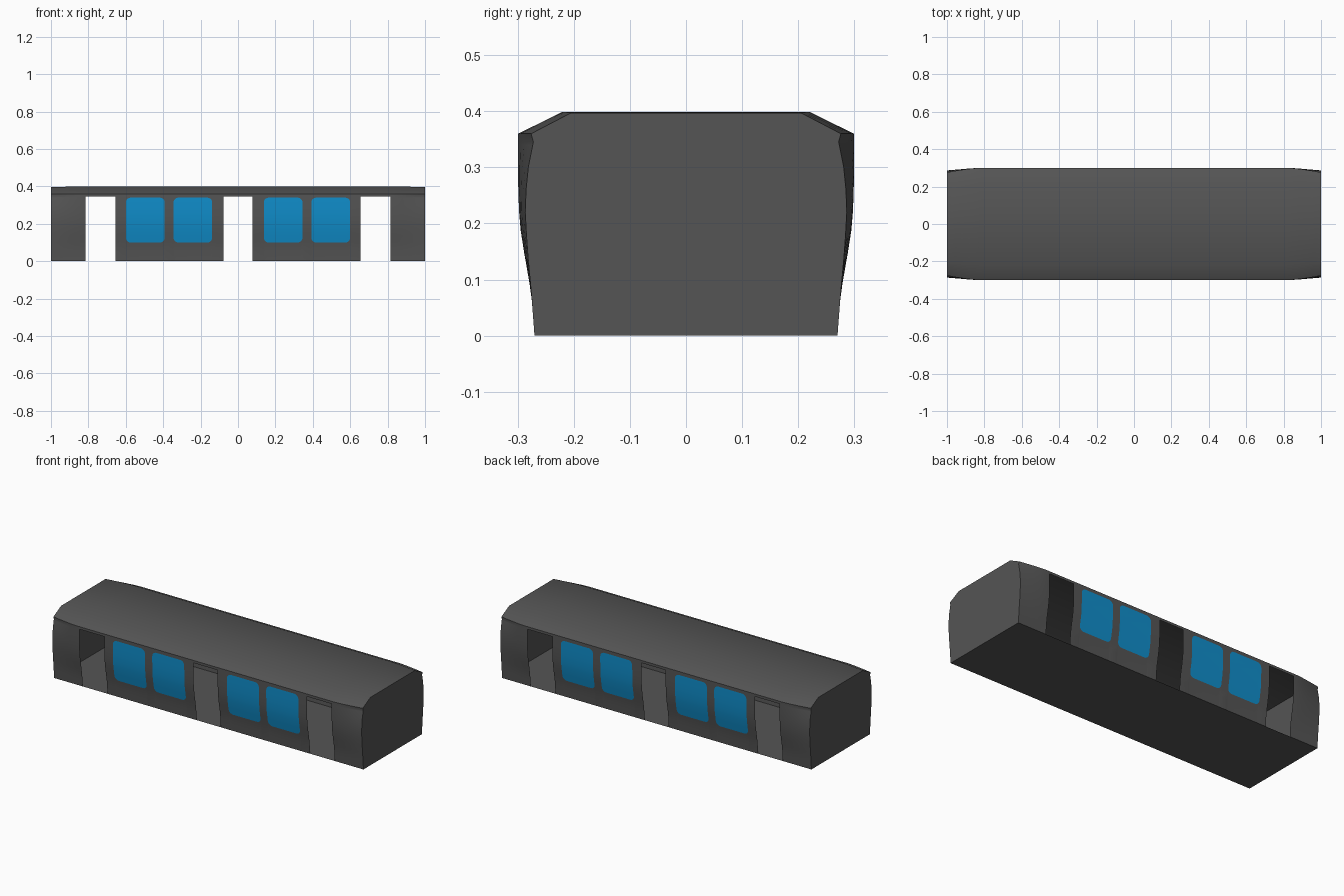
import bpy, math

if "Cube" in bpy.data.objects:
    bpy.data.objects.remove(bpy.data.objects["Cube"])

# wall half-width against height: middle of the car and its tapered ends
MAIN = [(0, .27), (.05, .273), (.09, .278), (.145, .288), (.19, .295), (.235, .2985), (.30, .2995), (.36, .299)]
END = [(0, .27), (.08, .276), (.145, .282), (.19, .285), (.23, .287), (.29, .283), (.345, .272), (.36, .276)]
DOORS = [(-.815, -.655), (-.078, .078), (.655, .815)]
WINDOWS = [(-.60, -.392), (-.345, -.138), (.138, .345), (.392, .60)]
LOW, HIGH, R = .10, .34, .026


def lookup(table, z):
    for (z0, y0), (z1, y1) in zip(table, table[1:]):
        if z <= z1:
            return y0 + (y1 - y0) * (z - z0) / (z1 - z0)
    return table[-1][1]


def taper(x):
    return max(0, (abs(x) - .84) / .16) ** 1.3


def half_width(x, z):
    t = taper(x)
    return lookup(MAIN, z) * (1 - t) + lookup(END, z) * t


def material(name, color):
    m = bpy.data.materials.new(name)
    m.diffuse_color = color
    m.use_nodes = True
    m.node_tree.nodes["Principled BSDF"].inputs["Base Color"].default_value = m.diffuse_color
    return m


def make(name, quads, mat):
    verts, index, faces = [], {}, []
    for q in quads:
        f = []
        for p in q:
            k = tuple(round(c, 5) for c in p)
            if k not in index:
                index[k] = len(verts)
                verts.append(k)
            f.append(index[k])
        faces.append(f)
    me = bpy.data.meshes.new(name)
    me.from_pydata(verts, [], faces)
    me.materials.append(mat)
    ob = bpy.data.objects.new(name, me)
    bpy.context.collection.objects.link(ob)
    bpy.ops.object.select_all(action='DESELECT')
    ob.select_set(True)
    bpy.context.view_layer.objects.active = ob
    bpy.ops.object.shade_smooth_by_angle(angle=math.radians(32))
    return ob


# stations along the car: (x, corner inset of the window outline)
stations = {x: 0 for x in (-1, -.96, -.92, -.88, -.84, .84, .88, .92, .96, 1)}
for a, b in DOORS:
    stations.update({a: 0, b: 0})
for a, b in WINDOWS:
    for i in range(6):
        ang = math.radians(18 * i)
        dx, inset = R * (1 - math.cos(ang)), R * (1 - math.sin(ang))
        stations[round(a + dx, 5)] = inset
        stations[round(b - dx, 5)] = inset
xs = sorted(stations)


def column(x):
    lo, hi = LOW + stations[x], HIGH - stations[x]
    zs = [0, lo * .5, lo * .8] + [lo + (hi - lo) * i / 6 for i in range(7)] + [.345, .36]
    return [(half_width(x, z), z) for z in zs]


def roof(x):
    t = taper(x)
    e, c, z = half_width(x, .36), .22 - .015 * t, .399 - .002 * t
    return [(-e, .36), (-c, z), (c, z), (e, .36)]


def inside(x, spans):
    return any(a < x < b for a, b in spans)


wall, glass, top, floor = [], [], [], []
for x0, x1 in zip(xs, xs[1:]):
    mid = (x0 + x1) / 2
    c0, c1 = column(x0), column(x1)
    # side walls with door openings and flush windows
    for r in range(len(c0) - 1):
        if inside(mid, DOORS) and r < 10:
            continue
        dest = glass if inside(mid, WINDOWS) and 3 <= r < 9 else wall
        ring = [(x0, *c0[r]), (x1, *c1[r]), (x1, *c1[r + 1]), (x0, *c0[r + 1])]
        dest.append([(x, -y, z) for x, y, z in ring])
        dest.append(ring[::-1])
    # roof with sloped edges
    r0, r1 = roof(x0), roof(x1)
    for i in range(3):
        top.append([(x0, *r0[i]), (x1, *r1[i]), (x1, *r1[i + 1]), (x0, *r0[i + 1])])
    # floor
    w0, w1 = half_width(x0, 0), half_width(x1, 0)
    floor.append([(x0, w0, 0), (x1, w1, 0), (x1, -w1, 0), (x0, -w0, 0)])

grey = material("body_grey", (.09, .09, .09, 1))
blue = material("window_blue", (.005, .27, .6, 1))
make("side_walls", wall, grey)
make("windows", glass, blue)
make("roof", top, grey)
make("floor", floor, grey)

# flat end walls
for name, x in (("left_end_wall", -1), ("right_end_wall", 1)):
    side = column(x)
    outline = [(x, -y, z) for y, z in side[::-1]] + [(x, y, z) for y, z in side]
    outline += [(x, y, z) for y, z in roof(x)[2:0:-1]]
    make(name, [outline if x > 0 else outline[::-1]], grey)
